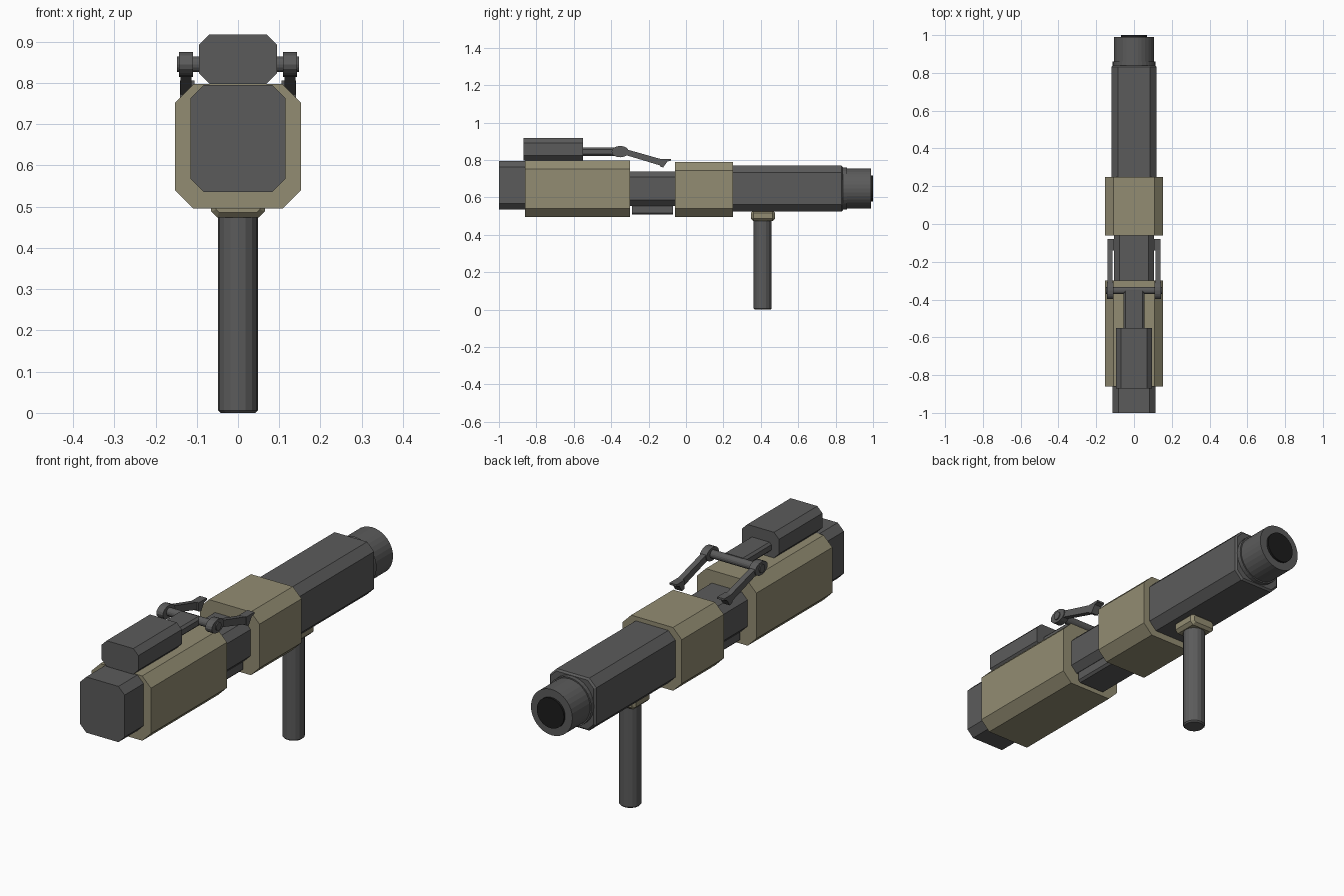
import bpy, bmesh, math
from mathutils import Matrix, Vector

cube = bpy.data.objects.get("Cube")
if cube:
    bpy.data.objects.remove(cube)


def material(name, rgb):
    m = bpy.data.materials.new(name)
    m.use_nodes = True
    m.diffuse_color = (*rgb, 1)
    m.node_tree.nodes["Principled BSDF"].inputs["Base Color"].default_value = (*rgb, 1)
    return m


grey = material("dark grey", (0.105, 0.105, 0.105))
olive = material("olive", (0.29, 0.265, 0.17))
black = material("black", (0.012, 0.012, 0.012))


def finish(name, bm, mat, bevel=0):
    bmesh.ops.recalc_face_normals(bm, faces=bm.faces)
    mesh = bpy.data.meshes.new(name)
    bm.to_mesh(mesh)
    bm.free()
    mesh.materials.append(mat)
    ob = bpy.data.objects.new(name, mesh)
    bpy.context.collection.objects.link(ob)
    if bevel:
        mod = ob.modifiers.new("Edge bevel", "BEVEL")
        mod.width = bevel
        mod.segments = 1
        mod.limit_method = "ANGLE"
        mod.angle_limit = math.radians(50)
    return ob


def prism(name, points, offset, mat, bevel=0):
    """Extrude a flat outline of 3D points by an offset."""
    bm = bmesh.new()
    face = bm.faces.new([bm.verts.new(p) for p in points])
    out = bmesh.ops.extrude_face_region(bm, geom=[face])["geom"]
    moved = [g for g in out if isinstance(g, bmesh.types.BMVert)]
    bmesh.ops.translate(bm, verts=moved, vec=Vector(offset))
    return finish(name, bm, mat, bevel)


def block(name, y0, y1, w, z0, z1, cut, mat, bevel=0):
    """Box running along y, with its four long edges chamfered."""
    a = w - cut
    outline = [(-a, z0), (a, z0), (w, z0 + cut), (w, z1 - cut),
               (a, z1), (-a, z1), (-w, z1 - cut), (-w, z0 + cut)]
    return prism(name, [(x, y0, z) for x, z in outline], (0, y1 - y0, 0), mat, bevel)


def cylinder(name, centre, radius, depth, axis, mat, sides=32, squash=1, bevel=0):
    bm = bmesh.new()
    turn = {"x": Matrix.Rotation(math.pi / 2, 4, "Y"),
            "y": Matrix.Rotation(math.pi / 2, 4, "X"),
            "z": Matrix.Identity(4)}[axis]
    bmesh.ops.create_cone(bm, cap_ends=True, segments=sides, radius1=radius,
                          radius2=radius, depth=depth,
                          matrix=Matrix.Translation(centre)
                          @ Matrix.Diagonal((1, 1, squash, 1)) @ turn)
    return finish(name, bm, mat, bevel)


# Main tube, from the front cap to the barrel
block("front_cap", -1.0, -0.85, 0.115, 0.535, 0.795, 0.032, grey)
block("front_sleeve", -0.86, -0.30, 0.153, 0.495, 0.797, 0.045, olive)
block("neck", -0.31, -0.05, 0.107, 0.555, 0.738, 0.03, grey)
block("neck_underside", -0.29, -0.07, 0.075, 0.508, 0.57, 0.01, grey)
block("middle_sleeve", -0.06, 0.25, 0.153, 0.495, 0.79, 0.045, olive)
block("barrel_housing", 0.24, 0.84, 0.12, 0.525, 0.77, 0.036, grey, 0.008)

# Round end of the barrel
MID = 0.648
cylinder("barrel_collar", (0, 0.845, MID), 0.113, 0.03, "y", grey)
cylinder("barrel_end", (0, 0.92, MID), 0.107, 0.14, "y", grey)
cylinder("bore", (0, 0.995, MID), 0.07, 0.01, "y", black)

# Vertical grip and its mount
block("grip_mount", 0.348, 0.475, 0.065, 0.474, 0.53, 0.014, olive, 0.012)
cylinder("grip", (0, 0.41, 0.24), 0.048, 0.48, "z", grey, 16, bevel=0.006)

# Upper housing with its stem and cross rod
block("upper_housing", -0.87, -0.55, 0.095, 0.798, 0.918, 0.026, grey)
block("stem", -0.56, -0.355, 0.055, 0.822, 0.866, 0.01, grey)
PIVOT_Y, PIVOT_Z = -0.352, 0.845
cylinder("cross_rod", (0, PIVOT_Y, PIVOT_Z), 0.019, 0.296, "x", grey, 16)

# Hinged arms on both sides, with a flared tip
arm = [(-0.335, 0.862), (-0.30, 0.852), (-0.13, 0.804), (-0.10, 0.798),
       (-0.125, 0.767), (-0.30, 0.82), (-0.335, 0.83)]
tip = [(-0.14, 0.806), (-0.08, 0.806), (-0.08, 0.797), (-0.10, 0.792),
       (-0.122, 0.76), (-0.14, 0.766)]
for side, s in (("left", 1), ("right", -1)):
    cylinder(side + "_hub", (s * 0.126, PIVOT_Y, PIVOT_Z), 0.046, 0.034, "x", grey, 16, 0.66)
    prism(side + "_arm", [(s * 0.113, y, z) for y, z in arm], (s * 0.026, 0, 0), grey)
    prism(side + "_arm_tip", [(s * 0.105, y, z) for y, z in tip], (s * 0.036, 0, 0), grey)
